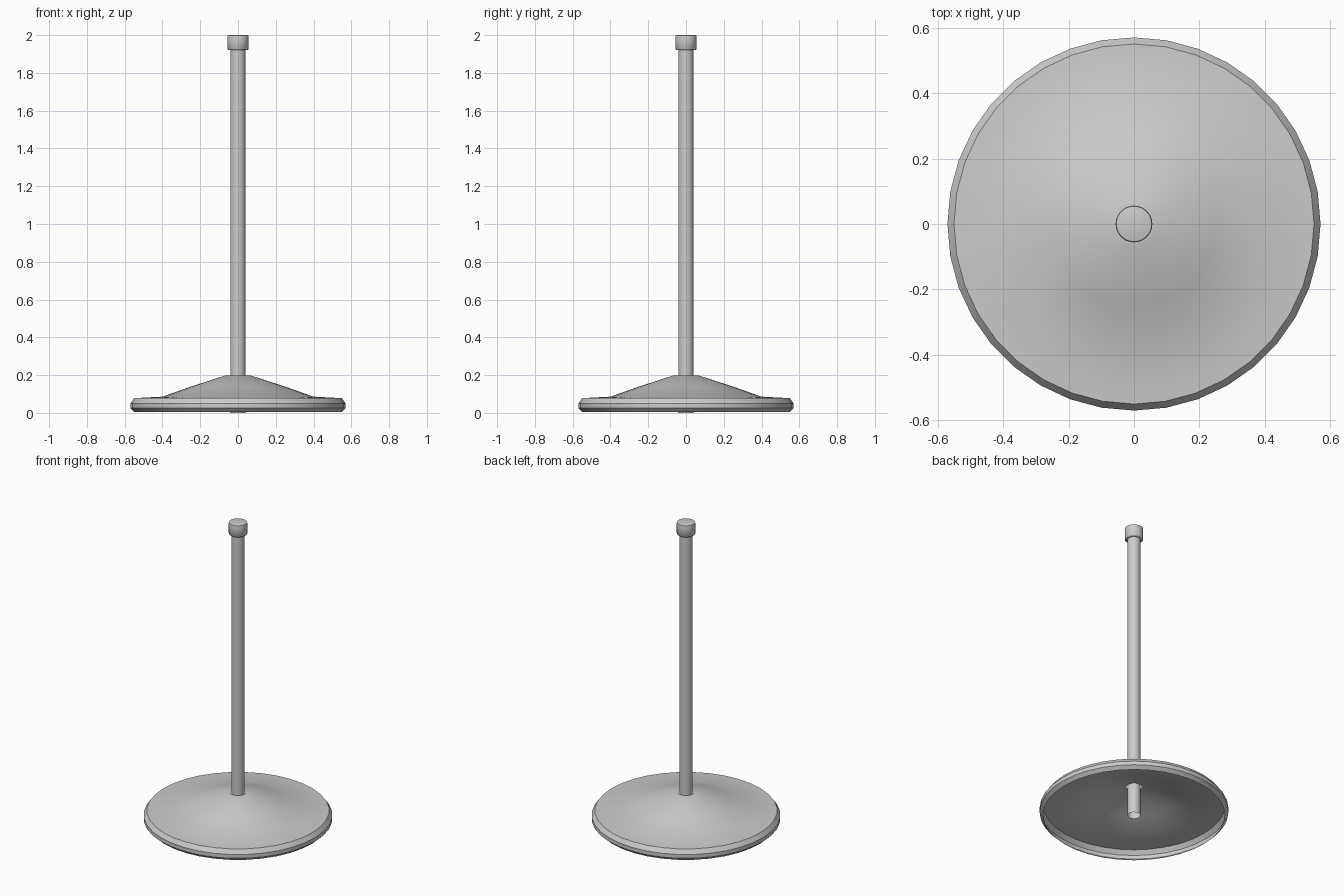
import bpy, bmesh, math

cube = bpy.data.objects.get("Cube")
if cube:
    bpy.data.objects.remove(cube, do_unlink=True)

GREY = (0.6, 0.6, 0.6, 1)
metal = bpy.data.materials.new("grey_metal")
metal.use_nodes = True
metal.diffuse_color = GREY
metal.node_tree.nodes["Principled BSDF"].inputs["Base Color"].default_value = GREY


def lathe(name, profile, sides, angle=30):
    """Spin an (r, z) profile, listed from bottom to top, around z."""
    bm = bmesh.new()
    verts = [bm.verts.new((r, 0, z)) for r, z in profile]
    edges = [bm.edges.new(pair) for pair in zip(verts, verts[1:])]
    bmesh.ops.spin(bm, geom=verts + edges, cent=(0, 0, 0), axis=(0, 0, 1),
                   angle=math.tau, steps=sides, use_merge=True)
    bmesh.ops.remove_doubles(bm, verts=bm.verts, dist=0.0001)
    # The profile runs upward on the outside, so its faces point outward
    widest = max(bm.faces, key=lambda f: f.calc_center_median().xy.length)
    if widest.normal.xy.dot(widest.calc_center_median().xy) < 0:
        bmesh.ops.reverse_faces(bm, faces=bm.faces)
    mesh = bpy.data.meshes.new(name)
    bm.to_mesh(mesh)
    bm.free()
    mesh.materials.append(metal)
    obj = bpy.data.objects.new(name, mesh)
    bpy.context.collection.objects.link(obj)
    bpy.ops.object.select_all(action='DESELECT')
    obj.select_set(True)
    bpy.context.view_layer.objects.active = obj
    bpy.ops.object.shade_smooth_by_angle(angle=math.radians(angle))
    return obj


# Hollow weighted base: bevelled rim, shallow cone, collar hole for the pole
lathe("base", [(0.548, 0.004), (0.57, 0.025), (0.57, 0.05), (0.55, 0.078),
               (0.4, 0.086), (0.25, 0.139), (0.068, 0.198), (0.046, 0.199)], 36)

# Open tube running from the floor to the cap
lathe("pole", [(0.04, 0), (0.04, 1.95)], 32)

# Cap with softened rims
lathe("cap", [(0.04, 1.92), (0.051, 1.92), (0.056, 1.925), (0.056, 1.992),
              (0.054, 1.998), (0.048, 2.0), (0, 2.0)], 32, 50)
